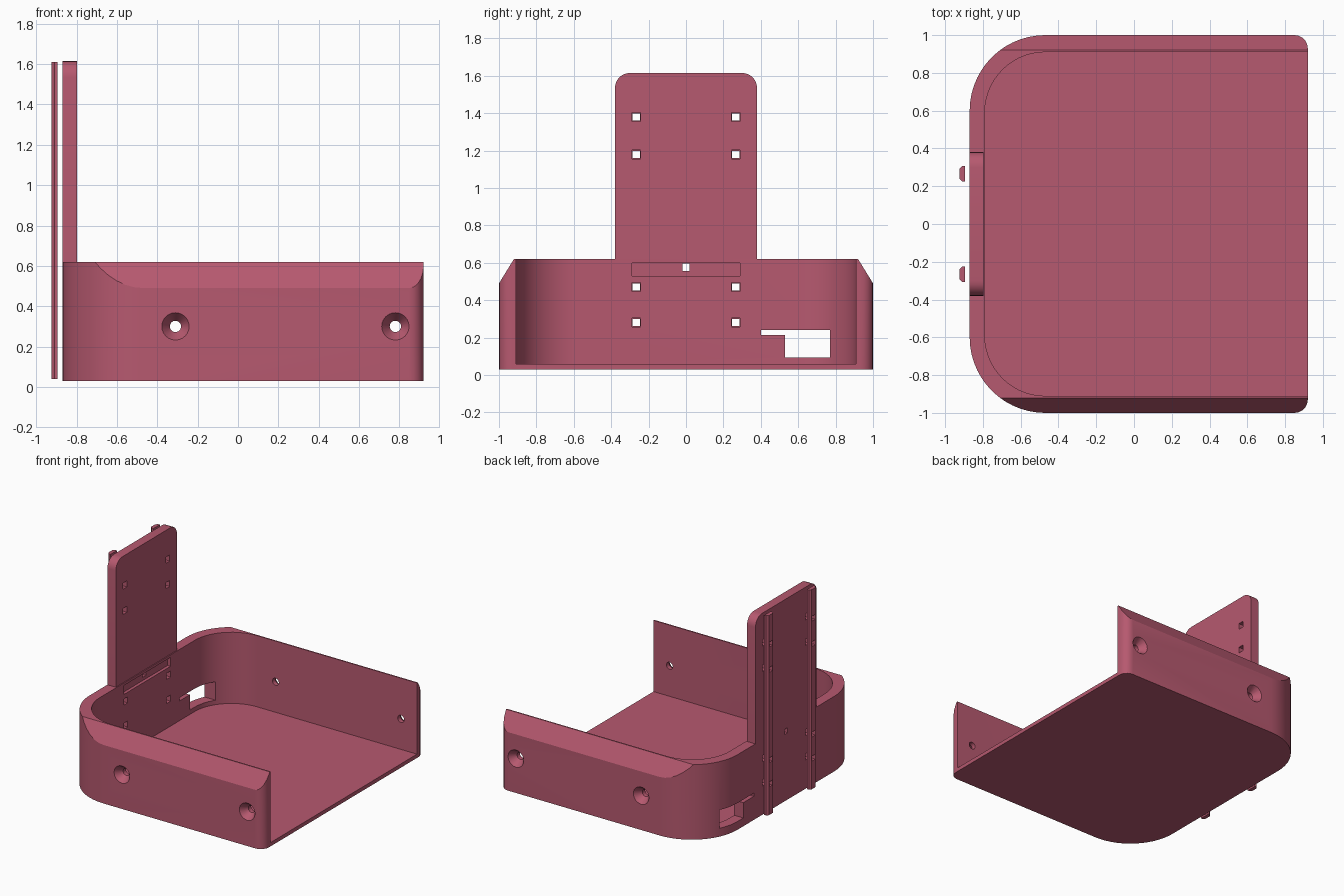
import bpy, bmesh, math
from mathutils import Matrix, Vector

if "Cube" in bpy.data.objects:
    bpy.data.objects.remove(bpy.data.objects["Cube"])


def prism(name, pts, lo, hi, axis='Z'):
    """Extrude a 2D outline: (x, y) along z, or (y, z) along x."""
    bm = bmesh.new()
    if axis == 'Z':
        base = [(a, b, lo) for a, b in pts]
        step = Vector((0, 0, hi - lo))
    else:
        base = [(lo, a, b) for a, b in pts]
        step = Vector((hi - lo, 0, 0))
    face = bm.faces.new([bm.verts.new(p) for p in base])
    out = bmesh.ops.extrude_face_region(bm, geom=[face])
    moved = [v for v in out['geom'] if isinstance(v, bmesh.types.BMVert)]
    bmesh.ops.translate(bm, verts=moved, vec=step)
    return finish(name, bm)


def finish(name, bm):
    bmesh.ops.recalc_face_normals(bm, faces=bm.faces[:])
    mesh = bpy.data.meshes.new(name)
    bm.to_mesh(mesh)
    bm.free()
    obj = bpy.data.objects.new(name, mesh)
    bpy.context.collection.objects.link(obj)
    obj.data.materials.append(red)
    return obj


def box(name, x, y, z):
    return prism(name, [(x[0], y[0]), (x[1], y[0]), (x[1], y[1]), (x[0], y[1])], *z)


def arc(cx, cy, r, a0, a1, n):
    return [(cx + r * math.cos(math.radians(a0 + (a1 - a0) * i / n)),
             cy + r * math.sin(math.radians(a0 + (a1 - a0) * i / n))) for i in range(n + 1)]


def cone(name, r1, r2, y0, y1, x, z):
    bm = bmesh.new()
    bmesh.ops.create_cone(bm, cap_ends=True, segments=24, radius1=r1, radius2=r2,
                          depth=abs(y1 - y0))
    turn = Matrix.Rotation(math.radians(-90 if y1 > y0 else 90), 4, 'X')
    bmesh.ops.transform(bm, matrix=Matrix.Translation((x, (y0 + y1) / 2, z)) @ turn,
                        verts=bm.verts)
    return finish(name, bm)


def boolean(target, other, op='DIFFERENCE'):
    mod = target.modifiers.new(op, 'BOOLEAN')
    mod.operation, mod.object, mod.solver = op, other, 'EXACT'
    bpy.context.view_layer.objects.active = target
    bpy.ops.object.modifier_apply(modifier=mod.name)
    bpy.data.objects.remove(other)


red = bpy.data.materials.new("red_plastic")
red.diffuse_color = (0.47, 0.1, 0.16, 1)
red.use_nodes = True
red.node_tree.nodes["Principled BSDF"].inputs["Base Color"].default_value = red.diffuse_color

# Tray shell: big rounded back corners, small rounded front corners
half = arc(0.85, 0.93, 0.07, 0, 90, 5) + arc(-0.47, 0.6, 0.4, 90, 180, 14)
outline = half + [(x, -y) for x, y in reversed(half)]
tray = prism("tray", outline, 0.03, 0.62)

# Sloped upper outside edges of both side walls
bm = bmesh.new()
bm.from_mesh(tray.data)
for s in (1, -1):
    cut = bmesh.ops.bisect_plane(bm, geom=bm.verts[:] + bm.edges[:] + bm.faces[:],
                                 plane_co=(0, s, 0.49), plane_no=(0, s * 0.13, 0.08),
                                 clear_outer=True)
    edges = [e for e in cut['geom_cut'] if isinstance(e, bmesh.types.BMEdge)]
    bmesh.ops.holes_fill(bm, edges=edges, sides=0)
bmesh.ops.recalc_face_normals(bm, faces=bm.faces[:])
bm.to_mesh(tray.data)
bm.free()

# Hollow interior, open towards +x
half = [(1.1, 0.91)] + arc(-0.47, 0.59, 0.32, 90, 180, 14)
boolean(tray, prism("inside_cutter", half + [(x, -y) for x, y in reversed(half)], 0.06, 0.9))

# Upright mounting plate
top = arc(0.3, 1.535, 0.08, 0, 90, 6)
plate_outline = [(0.38, 0.045)] + top + [(-y, z) for y, z in reversed(top)] + [(-0.38, 0.045)]
boolean(tray, prism("plate", plate_outline, -0.87, -0.797, 'X'), 'UNION')
tray.name = "tray_and_back_plate"

# Countersunk screw holes through the side walls
for s in (1, -1):
    for x in (-0.31, 0.78):
        boolean(tray, cone("sink_cutter", 0.07, 0.028, s * 1.003, s * 0.945, x, 0.30))
        boolean(tray, cone("hole_cutter", 0.028, 0.028, s * 0.97, s * 0.85, x, 0.30))

# Cable window and its slot in the back wall
boolean(tray, box("window_cutter", (-1, -0.6), (0.53, 0.77), (0.095, 0.24)))
boolean(tray, box("slot_cutter", (-1, -0.7), (0.40, 0.54), (0.215, 0.24)))

# Shallow recess on the inside of the plate and a small central hole
boolean(tray, box("recess_cutter", (-0.815, -0.7), (-0.29, 0.29), (0.53, 0.60)))
boolean(tray, box("centre_cutter", (-1, -0.7), (-0.02, 0.02), (0.555, 0.595)))

# Rear rails
rails = []
for s, side in ((1, "left"), (-1, "right")):
    pts = [(-0.925, s * 0.241), (-0.925, s * 0.291), (-0.91, s * 0.306),
           (-0.895, s * 0.306), (-0.895, s * 0.226), (-0.91, s * 0.226)]
    rails.append((s, prism("rear_rail_" + side, pts, 0.04, 1.61)))

# Square fixing holes through plate and rails
for s, rail in rails:
    for z in (1.38, 1.18, 0.47, 0.28):
        for part in (tray, rail):
            w = 0.024 if part is tray else 0.019
            boolean(part, box("fixing_cutter", (-1, -0.7),
                              (s * 0.266 - w, s * 0.266 + w), (z - w, z + w)))

# Smooth the rounded corners, keep the edges sharp
for obj in [tray] + [r for _, r in rails]:
    bpy.ops.object.select_all(action='DESELECT')
    obj.select_set(True)
    bpy.context.view_layer.objects.active = obj
    bpy.ops.object.shade_smooth_by_angle(angle=math.radians(25))
